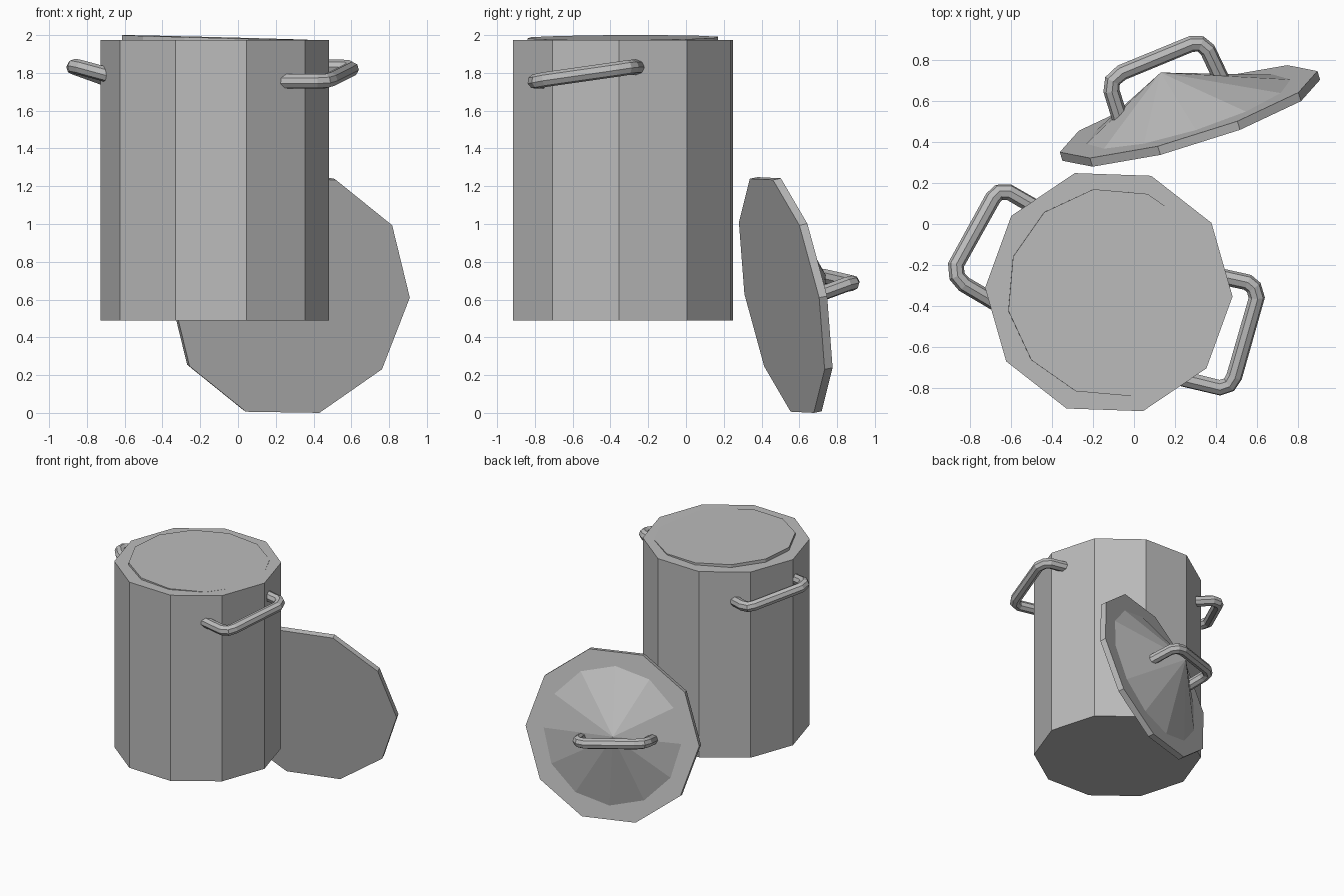
import bpy
import bmesh
import math
from mathutils import Vector

cube = bpy.data.objects.get("Cube")
if cube:
    bpy.data.objects.remove(cube, do_unlink=True)

metal = bpy.data.materials.new("grey metal")
metal.use_nodes = True
GREY = (0.5, 0.5, 0.5, 1)
metal.diffuse_color = GREY
metal.node_tree.nodes["Principled BSDF"].inputs["Base Color"].default_value = GREY


def add_mesh(name, bm):
    bmesh.ops.recalc_face_normals(bm, faces=bm.faces)
    mesh = bpy.data.meshes.new(name)
    bm.to_mesh(mesh)
    bm.free()
    mesh.materials.append(metal)
    obj = bpy.data.objects.new(name, mesh)
    bpy.context.collection.objects.link(obj)
    return obj


def ring(bm, sides, radius, centre, axis, start):
    """Regular polygon of vertices around an axis, first one towards start."""
    axis = axis.normalized()
    u = (start - axis * start.dot(axis)).normalized()
    v = axis.cross(u)
    angles = [math.tau * i / sides for i in range(sides)]
    return [bm.verts.new(centre + radius * (u * math.cos(a) + v * math.sin(a)))
            for a in angles]


def prism(name, sides, radius, centre, axis, start, depth):
    bm = bmesh.new()
    low = ring(bm, sides, radius, centre, axis, start)
    high = ring(bm, sides, radius, centre + axis.normalized() * depth, axis, start)
    bm.faces.new(low)
    bm.faces.new(high)
    for i in range(sides):
        j = (i + 1) % sides
        bm.faces.new((low[i], low[j], high[j], high[i]))
    return add_mesh(name, bm)


def cone(name, sides, radius, centre, axis, start, apex):
    bm = bmesh.new()
    base = ring(bm, sides, radius, centre, axis, start)
    tip = bm.verts.new(apex)
    bm.faces.new(base)
    for i in range(sides):
        bm.faces.new((base[i], base[(i + 1) % sides], tip))
    return add_mesh(name, bm)


def handle(name, points):
    """Bent octagonal bar along a path."""
    curve = bpy.data.curves.new(name, "CURVE")
    curve.dimensions = "3D"
    curve.bevel_depth = 0.04
    curve.bevel_resolution = 2
    curve.use_fill_caps = True
    spline = curve.splines.new("POLY")
    spline.points.add(len(points) - 1)
    for point, co in zip(spline.points, points):
        point.co = (*co, 1)
    spline.use_smooth = False
    curve.materials.append(metal)
    bpy.context.collection.objects.link(bpy.data.objects.new(name, curve))


def heading(degrees):
    a = math.radians(degrees)
    return Vector((math.cos(a), math.sin(a), 0))


UP = Vector((0, 0, 1))

# Ten-sided pot body
prism("pot_body", 10, 0.605, Vector((-0.123, -0.333, 0.49)), UP, heading(-2), 1.485)

# Slightly tilted plate showing at the pot's mouth
tilt = UP + heading(-10) * 0.026
prism("pot_top_plate", 12, 0.513, Vector((-0.11, -0.335, 1.937)), tilt, heading(10), 0.05)

# Pot side handles
handle("left_pot_handle", [
    (0.35, -0.24, 1.83), (0.555, -0.285, 1.83), (0.585, -0.31, 1.828), (0.6, -0.36, 1.82),
    (0.49, -0.745, 1.765), (0.465, -0.785, 1.757), (0.42, -0.8, 1.755), (0.15, -0.735, 1.755)])
handle("right_pot_handle", [
    (-0.6, -0.43, 1.765), (-0.83, -0.295, 1.828), (-0.865, -0.255, 1.835), (-0.87, -0.2, 1.83),
    (-0.69, 0.125, 1.765), (-0.66, 0.155, 1.757), (-0.61, 0.155, 1.755), (-0.42, 0.045, 1.72)])

# Lid leaning behind the pot: disc, shallow off-centre cone, handle
lid_axis = Vector((-0.292, 0.938, 0.185)).normalized()
lid_side = Vector((0.955, 0.3, -0.015))
lid_centre = Vector((0.28, 0.507, 0.62))
prism("lid_disc", 10, 0.66, lid_centre, lid_axis, lid_side, 0.045)
cone("lid_dome", 12, 0.525, lid_centre + lid_axis * 0.044, lid_axis, lid_side,
     Vector((0.13, 0.74, 0.73)))
handle("lid_handle", [
    (-0.05, 0.46, 0.66), (-0.11, 0.65, 0.715), (-0.105, 0.7, 0.722), (-0.06, 0.74, 0.722),
    (0.28, 0.88, 0.69), (0.325, 0.88, 0.686), (0.36, 0.85, 0.68), (0.45, 0.66, 0.61)])
